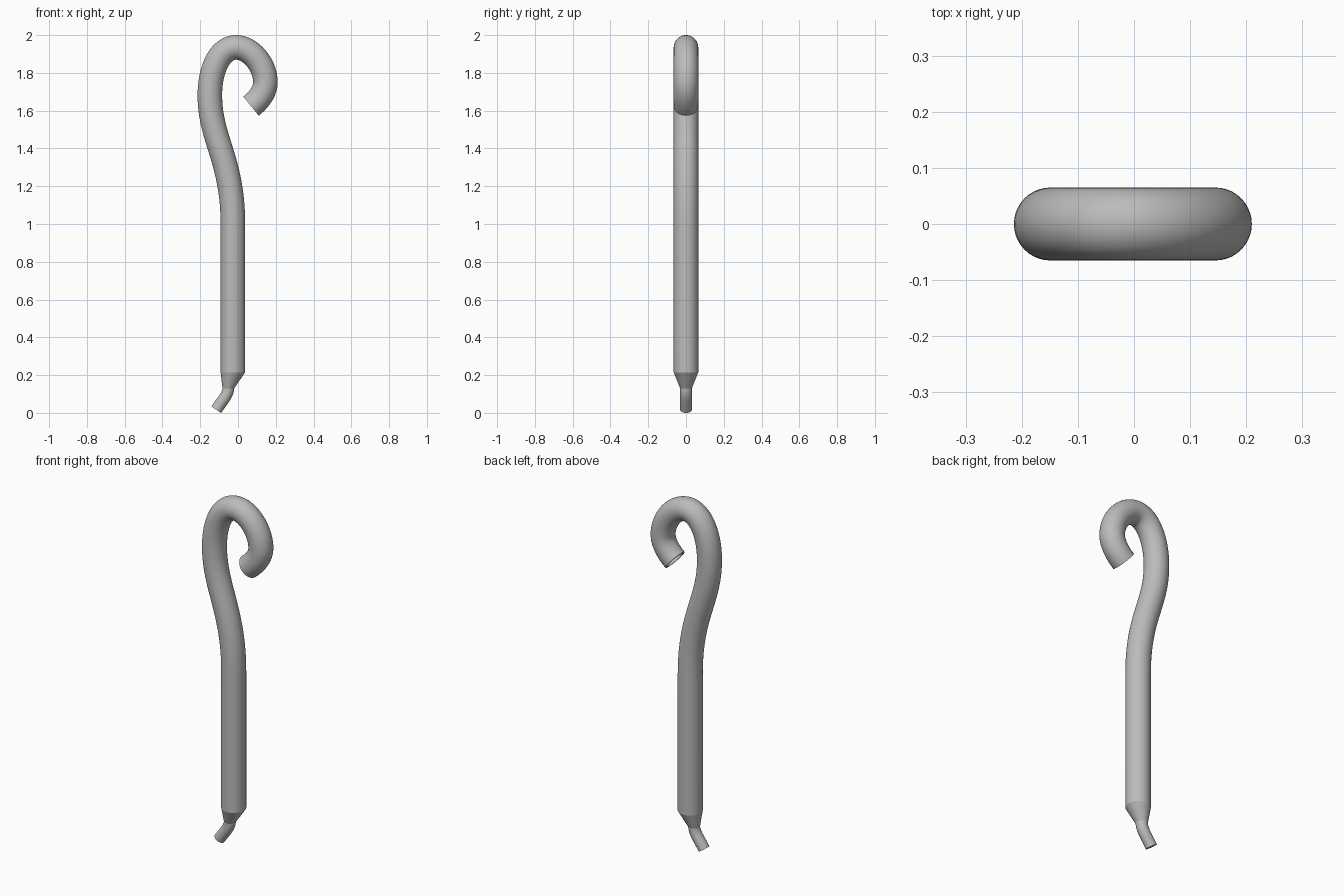
import bpy, bmesh, math
from mathutils import Vector
from mathutils.geometry import interpolate_bezier

cube = bpy.data.objects.get("Cube")
if cube:
    bpy.data.objects.remove(cube)

SIDES = 40
TUBE_R, STEM_R = 0.065, 0.031

grey = bpy.data.materials.new("plain grey")
grey.use_nodes = True
colour = (0.5, 0.5, 0.5, 1)
grey.diffuse_color = colour
grey.node_tree.nodes["Principled BSDF"].inputs["Base Color"].default_value = colour


def P(x, z):
    return Vector((x, 0, z))


def bezier(a, ha, hb, b, steps):
    return interpolate_bezier(P(*a), P(*ha), P(*hb), P(*b), steps)


def tangents(path):
    last = len(path) - 1
    return [(path[min(i + 1, last)] - path[max(i - 1, 0)]).normalized()
            for i in range(last + 1)]


def sweep(name, rings, cap_start=False, cap_end=False):
    """Skin a row of circular rings given as (centre, tangent, radius)."""
    bm = bmesh.new()
    loops = []
    for centre, tangent, radius in rings:
        side = Vector((0, 1, 0))
        across = side.cross(tangent)
        loops.append([bm.verts.new(centre + radius * (math.cos(a) * across + math.sin(a) * side))
                      for a in (2 * math.pi * k / SIDES for k in range(SIDES))])
    for low, high in zip(loops, loops[1:]):
        for k in range(SIDES):
            j = (k + 1) % SIDES
            bm.faces.new((low[k], low[j], high[j], high[k]))
    if cap_start:
        bm.faces.new(loops[0][::-1])
    if cap_end:
        bm.faces.new(loops[-1])
    mesh = bpy.data.meshes.new(name)
    bm.to_mesh(mesh)
    bm.free()
    mesh.materials.append(grey)
    obj = bpy.data.objects.new(name, mesh)
    bpy.context.collection.objects.link(obj)
    bpy.ops.object.select_all(action='DESELECT')
    obj.select_set(True)
    bpy.context.view_layer.objects.active = obj
    bpy.ops.object.shade_smooth_by_angle(angle=math.radians(35))
    return obj


# Shaft and hook: straight run, gentle S bend, then the curl
shaft_foot = P(-0.027, 0.215)
path = [shaft_foot]
for a, ha, hb, b in (
    ((-0.027, 1.0), (-0.027, 1.34), (-0.149, 1.45), (-0.149, 1.68)),
    ((-0.149, 1.68), (-0.149, 1.83), (-0.09, 1.935), (-0.01, 1.935)),
    ((-0.01, 1.935), (0.07, 1.935), (0.145, 1.84), (0.145, 1.75)),
    ((0.145, 1.75), (0.145, 1.70), (0.107, 1.654), (0.069, 1.624)),
):
    piece = bezier(a, ha, hb, b, 20)
    path += piece if len(path) == 1 else piece[1:]
dirs = tangents(path)
dirs[1] = P(0, 1)
rings = [(p, t, TUBE_R) for p, t in zip(path, dirs)]

# The curl ends in an open mouth with a thin rim and a hollow bore
bore = [(p, t, TUBE_R * 0.82) for p, t in list(zip(path, dirs))[:-30:-1]]
sweep("hooked_tube", rings + bore, cap_end=True)

# Taper leaning over from the shaft to the stem
stem_top = P(-0.051, 0.13)
up = P(0, 1)
sweep("taper", [(stem_top, up, STEM_R), (shaft_foot, up, TUBE_R)])

# Thin bent stem at the foot
stem = bezier((-0.115, 0.017), (-0.085, 0.063), (-0.055, 0.09), (-0.051, 0.13), 14)
stem_dirs = tangents(stem)
stem_dirs[-1] = up
sweep("bent_stem", [(p, t, STEM_R) for p, t in zip(stem, stem_dirs)], cap_start=True)
